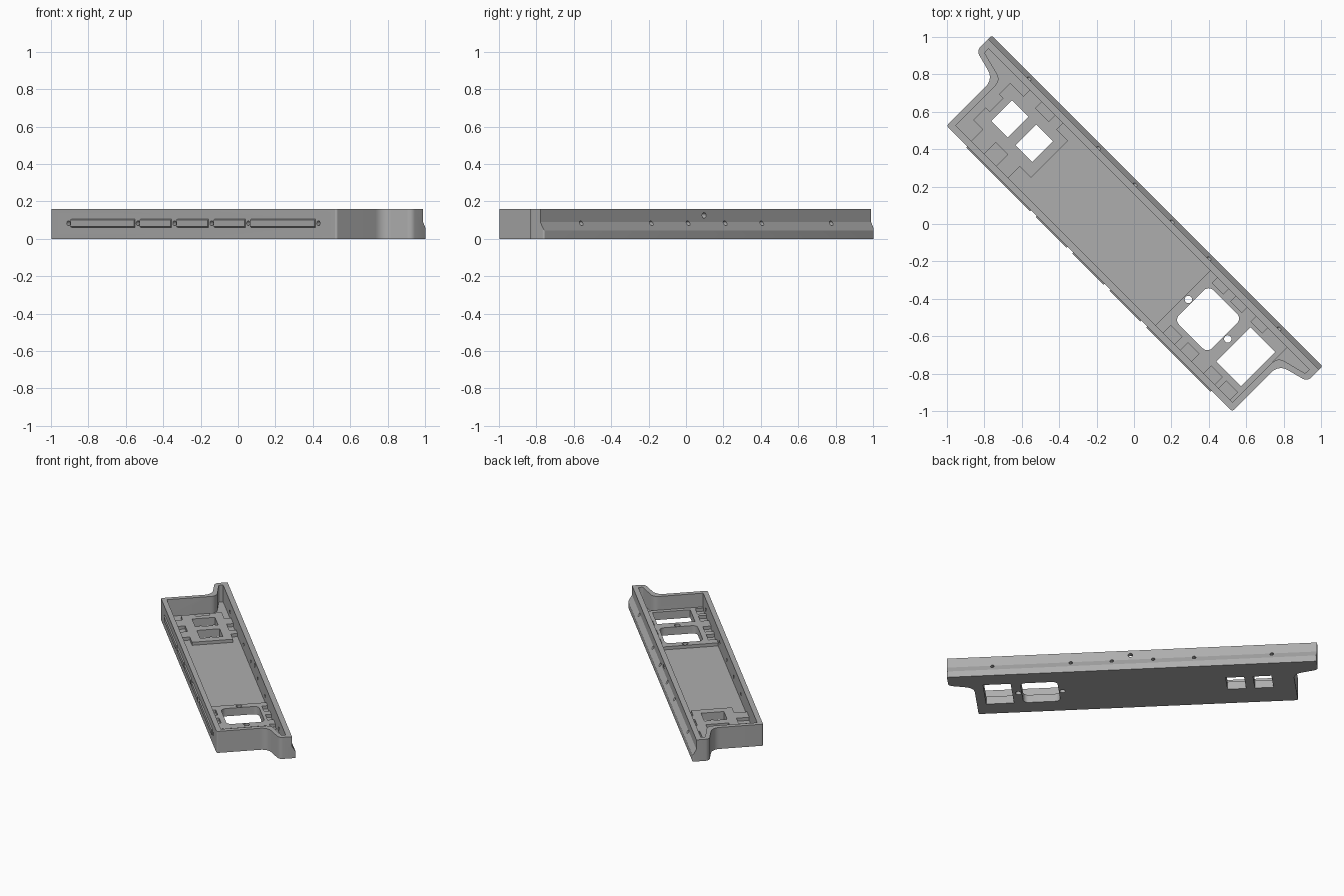
import bpy, bmesh, math
from mathutils import Matrix, Vector

if "Cube" in bpy.data.objects:
    bpy.data.objects.remove(bpy.data.objects["Cube"])

# The tray is drawn along u (length) and v (width), then turned 45 degrees.
TURN = Matrix.Rotation(math.radians(-45), 4, 'Z')
HEIGHT, FLOOR, PLATE = 0.16, 0.035, 0.058

grey = bpy.data.materials.new("plain_grey")
grey.diffuse_color = (0.42, 0.42, 0.42, 1)
grey.use_nodes = True
grey.node_tree.nodes["Principled BSDF"].inputs["Base Color"].default_value = grey.diffuse_color


def rounded(points, steps=6):
    """Outline from (u, v, radius) corners."""
    out = []
    for i, (u, v, r) in enumerate(points):
        p = Vector((u, v))
        if r == 0:
            out.append(p)
            continue
        a = (Vector(points[i - 1][:2]) - p).normalized()
        b = (Vector(points[(i + 1) % len(points)][:2]) - p).normalized()
        half = a.angle(b) / 2
        c = p + (a + b).normalized() * (r / math.sin(half))
        s, e = p + a * (r / math.tan(half)) - c, p + b * (r / math.tan(half)) - c
        sweep = s.angle_signed(e)
        for k in range(steps + 1):
            t = -sweep * k / steps
            out.append(c + Matrix.Rotation(t, 2) @ s)
    return out


def mirrored(half):
    """Close a left half outline with its copy across u = 0."""
    return half + [(-u, v, r) for u, v, r in reversed(half)]


def prism(bm, outline, z0, z1):
    low = [bm.verts.new((p[0], p[1], z0)) for p in outline]
    high = [bm.verts.new((p[0], p[1], z1)) for p in outline]
    loft(bm, low, high)


def loft(bm, low, high):
    n = len(low)
    faces = [bm.faces.new(low), bm.faces.new(high)]
    for i in range(n):
        j = (i + 1) % n
        faces.append(bm.faces.new((low[i], low[j], high[j], high[i])))
    bmesh.ops.recalc_face_normals(bm, faces=faces)


def box(bm, u0, u1, v0, v1, z0, z1):
    prism(bm, [(u0, v0), (u1, v0), (u1, v1), (u0, v1)], z0, z1)


def section(bm, profile, u0, u1):
    """Sweep a (v, z) profile along the length."""
    loft(bm, [bm.verts.new((u0, v, z)) for v, z in profile],
         [bm.verts.new((u1, v, z)) for v, z in profile])


def bore(bm, u, z, r, v0, v1):
    ring = [(math.cos(k * math.pi / 8) * r, math.sin(k * math.pi / 8) * r) for k in range(16)]
    loft(bm, [bm.verts.new((u + a, v0, z + b)) for a, b in ring],
         [bm.verts.new((u + a, v1, z + b)) for a, b in ring])


def finish(bm, name):
    bm.transform(TURN)
    mesh = bpy.data.meshes.new(name)
    bm.to_mesh(mesh)
    bm.free()
    mesh.materials.append(grey)
    ob = bpy.data.objects.new(name, mesh)
    bpy.context.collection.objects.link(ob)
    return ob


def activate(ob):
    bpy.ops.object.select_all(action='DESELECT')
    ob.select_set(True)
    bpy.context.view_layer.objects.active = ob


def cut(ob, cutter):
    activate(ob)
    m = ob.modifiers.new("cut", 'BOOLEAN')
    m.operation, m.solver, m.object = 'DIFFERENCE', 'EXACT', cutter
    bpy.ops.object.modifier_apply(modifier=m.name)


# Tray shell with an ear at each end of the back edge
bm = bmesh.new()
prism(bm, rounded(mirrored([(-1.08, -0.337, 0.012), (-1.08, 0.015, 0.07),
                            (-1.25, 0.06, 0.035), (-1.25, 0.175, 0.01)])), 0, HEIGHT)
tray = finish(bm, "tray_shell")

# Inner pocket following the outline
bm = bmesh.new()
prism(bm, rounded(mirrored([(-1.047, -0.302, 0), (-1.047, 0.04, 0.05),
                            (-1.212, 0.082, 0.012), (-1.212, 0.112, 0)])), FLOOR, 0.3)
pocket = finish(bm, "pocket_cutter")

# Step and slope along the back face
bm = bmesh.new()
section(bm, [(0.149, 0.3), (0.149, 0.09), (0.175, 0.045), (0.3, 0.045), (0.3, 0.3)], -1.5, 1.5)
back_step = finish(bm, "back_step_cutter")

# Screw holes through the front and back walls
SCREWS = [-0.945, -0.42, -0.143, 0.137, 0.415, 0.945]
bm = bmesh.new()
for u in SCREWS:
    bore(bm, u, 0.083, 0.013, -0.4, -0.25)
    bore(bm, u, 0.083, 0.013, 0.05, 0.25)
bore(bm, 0.012, 0.125, 0.015, 0.05, 0.25)
screws = finish(bm, "screw_hole_cutter")

# Windows through the floor
bm = bmesh.new()
box(bm, -0.93, -0.805, -0.15, 0.006, -0.1, 0.3)
box(bm, -0.745, -0.62, -0.15, 0.006, -0.1, 0.3)
box(bm, 0.83, 1.017, -0.208, 0.05, -0.1, 0.3)
r = 0.035
prism(bm, rounded([(0.515, -0.21, r), (0.765, -0.21, r), (0.765, 0.05, r), (0.515, 0.05, r)]), -0.1, 0.3)
for u in (0.491, 0.789):
    prism(bm, [(u + 0.02 * math.cos(k * math.pi / 8), -0.08 + 0.02 * math.sin(k * math.pi / 8))
               for k in range(16)], -0.1, 0.3)
windows = finish(bm, "window_cutter")

for c in (pocket, back_step, screws, windows):
    cut(tray, c)

# Raised plate with side tabs around the small windows
bm = bmesh.new()
box(bm, -1.0, -0.565, -0.302, 0.112, FLOOR - 0.003, PLATE)
small_plate = finish(bm, "small_window_plate")
bm = bmesh.new()
for u0, u1 in ((-1.1, -0.93), (-0.83, -0.74), (-0.65, -0.5)):
    box(bm, u0, u1, -0.4, -0.215, 0, 0.3)
for u0, u1 in ((-1.1, -0.9), (-0.81, -0.71), (-0.65, -0.5)):
    box(bm, u0, u1, 0.065, 0.2, 0, 0.3)
box(bm, -1.1, -0.97, -0.12, -0.02, 0, 0.3)
small_notches = finish(bm, "small_notch_cutter")

# Raised plate with wall-side recesses around the large windows
bm = bmesh.new()
box(bm, 0.465, 1.047, -0.302, 0.112, FLOOR - 0.003, PLATE)
large_plate = finish(bm, "large_window_plate")
bm = bmesh.new()
for u in (0.565, 0.695, 0.87, 0.985):
    box(bm, u - 0.042, u + 0.042, -0.4, -0.245, 0, 0.3)
for u in (0.56, 0.70, 0.854):
    box(bm, u - 0.042, u + 0.042, 0.072, 0.2, 0, 0.3)
large_notches = finish(bm, "large_notch_cutter")

for plate, notches in ((small_plate, small_notches), (large_plate, large_notches)):
    cut(plate, notches)
    cut(plate, windows)

# Thin ribs on the front face between the screw holes
bm = bmesh.new()
for a, b in zip(SCREWS, SCREWS[1:]):
    if b - a > 0.05:
        section(bm, [(-0.335, 0.06), (-0.345, 0.066), (-0.345, 0.1), (-0.335, 0.106)],
                a + 0.022, b - 0.022)
finish(bm, "front_ribs")

for c in (pocket, back_step, screws, windows, small_notches, large_notches):
    bpy.data.objects.remove(c, do_unlink=True)
for ob in list(bpy.context.collection.objects):
    activate(ob)
    bpy.ops.object.shade_smooth_by_angle(angle=math.radians(30))
